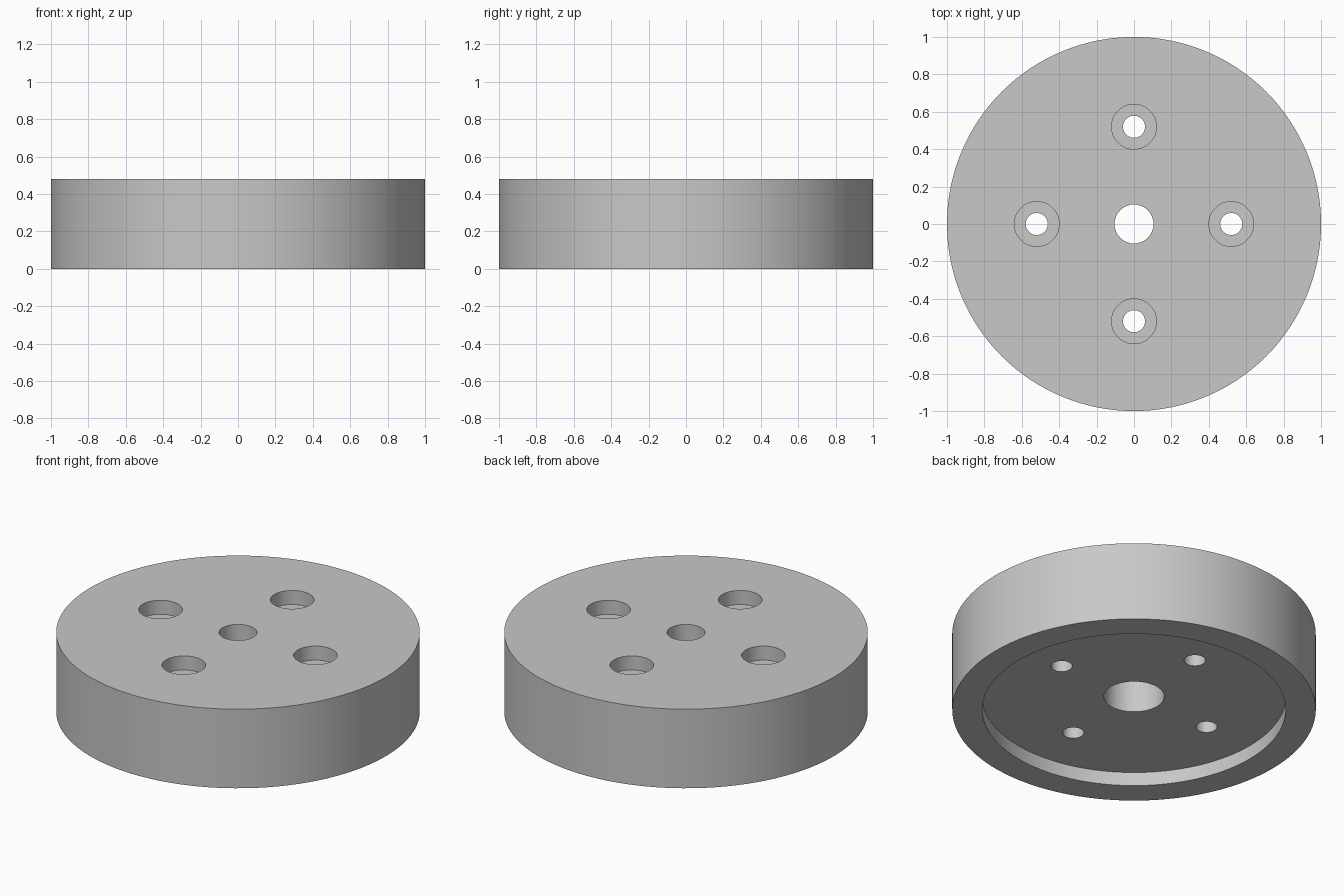
import bpy, bmesh, math

cube = bpy.data.objects.get("Cube")
if cube:
    bpy.data.objects.remove(cube, do_unlink=True)

HEIGHT = 0.48
RECESS_DEPTH = 0.083
BOLT_CIRCLE = 0.52

grey = bpy.data.materials.new("plain grey")
grey.use_nodes = True
colour = (0.58, 0.58, 0.58, 1)
grey.diffuse_color = colour
grey.node_tree.nodes["Principled BSDF"].inputs["Base Color"].default_value = colour


def lathe(name, profile, sides):
    """Spin a closed (radius, height) profile around z; radius 0 gives a solid core."""
    bm = bmesh.new()
    verts = [bm.verts.new((r, 0, z)) for r, z in profile]
    edges = [bm.edges.new((a, b)) for a, b in zip(verts, verts[1:] + verts[:1])]
    bmesh.ops.spin(bm, geom=verts + edges, cent=(0, 0, 0), axis=(0, 0, 1),
                   angle=math.tau, steps=sides, use_merge=True)
    bmesh.ops.remove_doubles(bm, verts=bm.verts, dist=1e-5)
    bmesh.ops.dissolve_degenerate(bm, dist=1e-5, edges=bm.edges)
    # the profile's side on the axis leaves loose wire
    wires = [e for e in bm.edges if not e.link_faces]
    bmesh.ops.delete(bm, geom=wires, context='EDGES')
    bmesh.ops.recalc_face_normals(bm, faces=bm.faces)
    mesh = bpy.data.meshes.new(name)
    bm.to_mesh(mesh)
    bm.free()
    mesh.materials.append(grey)
    obj = bpy.data.objects.new(name, mesh)
    bpy.context.collection.objects.link(obj)
    return obj


# Disc with a recessed underside and a stepped centre bore
ledge = 0.32
disc = lathe("disc_body", [
    (1, 0), (1, HEIGHT),
    (0.104, HEIGHT), (0.104, ledge),
    (0.166, ledge), (0.166, RECESS_DEPTH),
    (0.835, RECESS_DEPTH), (0.835, 0),
], 128)

# Four counterbored bolt holes
seat = HEIGHT - 0.085
for i in range(4):
    cutter = lathe("bolt_hole_cutter", [
        (0, -0.1), (0.059, -0.1), (0.059, seat),
        (0.12, seat), (0.12, HEIGHT + 0.1), (0, HEIGHT + 0.1),
    ], 48)
    angle = i * math.pi / 2
    cutter.location = (BOLT_CIRCLE * math.cos(angle), BOLT_CIRCLE * math.sin(angle), 0)
    cutter.hide_render = True
    cut = disc.modifiers.new("bolt_hole", 'BOOLEAN')
    cut.operation = 'DIFFERENCE'
    cut.solver = 'EXACT'
    cut.object = cutter
    bpy.context.view_layer.objects.active = disc
    bpy.ops.object.modifier_apply(modifier=cut.name)
    bpy.data.objects.remove(cutter, do_unlink=True)

# Smooth round walls, sharp rims
bpy.ops.object.select_all(action='DESELECT')
disc.select_set(True)
bpy.context.view_layer.objects.active = disc
bpy.ops.object.shade_smooth_by_angle(angle=math.radians(30))
